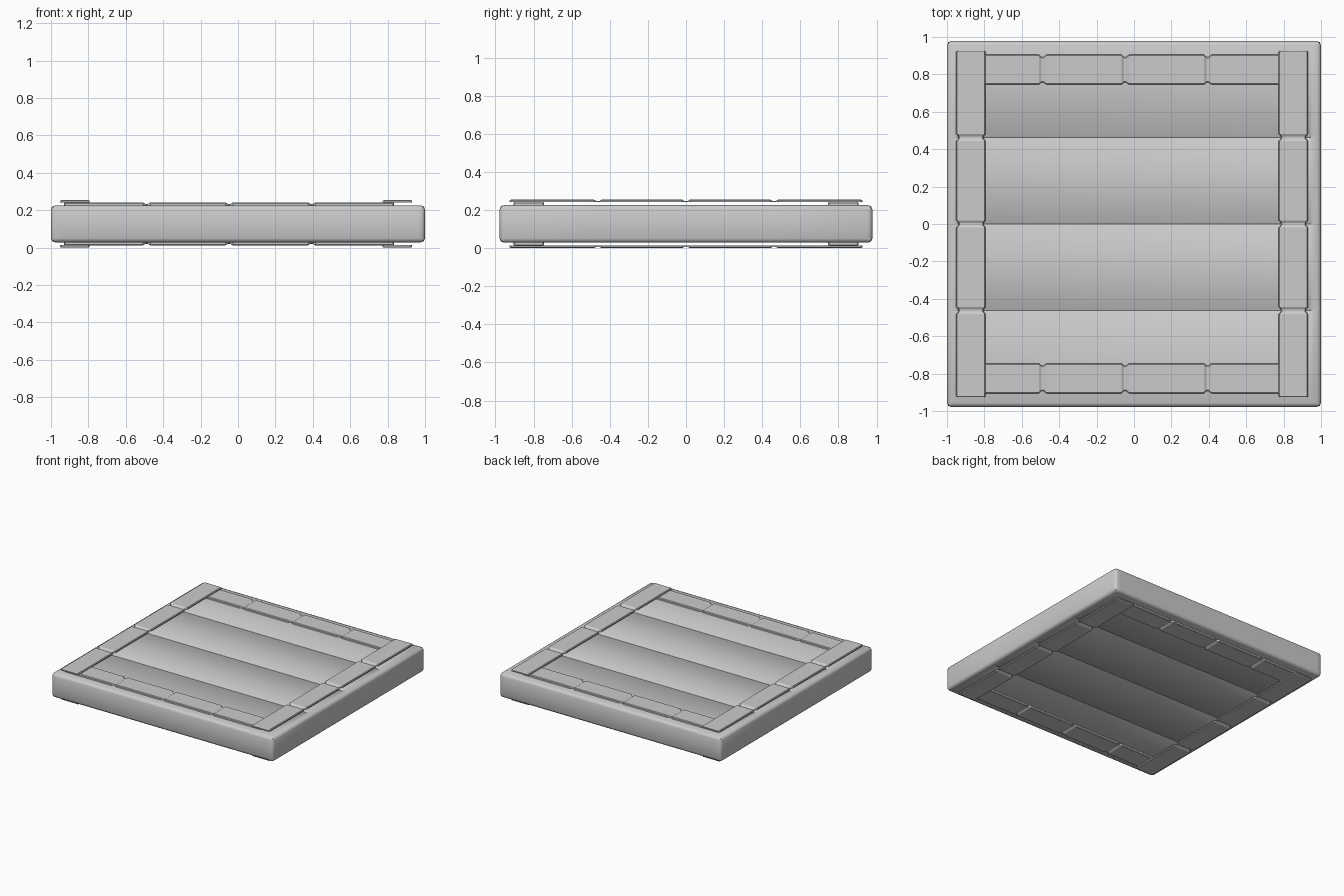
import bpy, bmesh
from mathutils import Vector

if "Cube" in bpy.data.objects:
    bpy.data.objects.remove(bpy.data.objects["Cube"])

MID = 0.127           # height of the slab's middle plane
HALF = 0.0985         # half thickness of the slab
SEAMS = (-0.463, 0.0, 0.463)


def finish(bm, name, angle):
    bmesh.ops.recalc_face_normals(bm, faces=bm.faces[:])
    me = bpy.data.meshes.new(name)
    bm.to_mesh(me)
    bm.free()
    ob = bpy.data.objects.new(name, me)
    bpy.context.collection.objects.link(ob)
    bpy.ops.object.select_all(action='DESELECT')
    ob.select_set(True)
    bpy.context.view_layer.objects.active = ob
    bpy.ops.object.shade_smooth_by_angle(angle=angle)
    return ob


def slab():
    bm = bmesh.new()
    bmesh.ops.create_cube(bm, size=2)
    bmesh.ops.scale(bm, vec=(1, 0.978, HALF), verts=bm.verts[:])
    bmesh.ops.bevel(bm, geom=bm.edges[:], offset=0.022, segments=2,
                    profile=0.5, affect='EDGES')

    def cut(co, no):
        bmesh.ops.bisect_plane(bm, geom=bm.verts[:] + bm.edges[:] + bm.faces[:],
                               plane_co=co, plane_no=no)
    # Fine plank seams on both faces, stopping short of the rim
    for x in (-0.95, -0.945, 0.945, 0.95):
        cut((x, 0, 0), (1, 0, 0))
    for s in SEAMS:
        for d in (-0.004, 0, 0.004):
            cut((0, s + d, 0), (0, 1, 0))
    for v in bm.verts:
        if abs(v.co.x) < 0.947 and abs(v.co.z) > HALF - 0.001:
            if any(abs(v.co.y - s) < 0.001 for s in SEAMS):
                v.co.z *= 0.955
    bmesh.ops.translate(bm, vec=(0, 0, MID), verts=bm.verts[:])
    finish(bm, "door_slab", 0.8)


def strip(name, axis, start, end, across, half_w, z0, z1):
    """Bevelled board along an axis, pinched at its three quarter points."""
    c = 0.005
    stations = [(start, 0.006, 0.004), (start + 0.006, 0, 0)]
    for k in (1, 2, 3):
        p = start + (end - start) * k / 4
        stations += [(p - 0.02, 0, 0), (p - 0.006, 0.012, 0.008),
                     (p + 0.006, 0.012, 0.008), (p + 0.02, 0, 0)]
    stations += [(end - 0.006, 0, 0), (end, 0.006, 0.004)]
    bm = bmesh.new()
    rings = []
    for pos, side, drop in stations:
        w, top = half_w - side, z1 - drop
        ring = [(-w, z0), (w, z0), (w, top - c), (w - c, top),
                (c - w, top), (-w, top - c)]
        rings.append([bm.verts.new(Vector((pos, across + u, z)) if axis == 'x'
                                   else Vector((across + u, pos, z)))
                      for u, z in ring])
    for a, b in zip(rings, rings[1:]):
        for i in range(6):
            j = (i + 1) % 6
            bm.faces.new((a[i], a[j], b[j], b[i]))
    bm.faces.new(rings[0])
    bm.faces.new(rings[-1])
    ob = finish(bm, name, 0.35)
    # Same board on the underside
    centre = bpy.data.objects["mirror_centre"]
    mod = ob.modifiers.new("underside", 'MIRROR')
    mod.use_axis = (False, False, True)
    mod.use_mirror_merge = False
    mod.mirror_object = centre


slab()
helper = bpy.data.objects.new("mirror_centre", None)
helper.location = (0, 0, MID)
helper.hide_render = True
bpy.context.collection.objects.link(helper)
bpy.context.view_layer.update()

# Lower rails lie on the slab, upper stiles rest across the rails
for name, y in (("front_rail", -0.825), ("back_rail", 0.825)):
    strip(name, 'x', -0.93, 0.835, y, 0.08, MID + HALF - 0.001, 0.242)
for name, x in (("left_stile", -0.872), ("right_stile", 0.852)):
    strip(name, 'y', -0.925, 0.925, x, 0.079, 0.241, 0.254)
